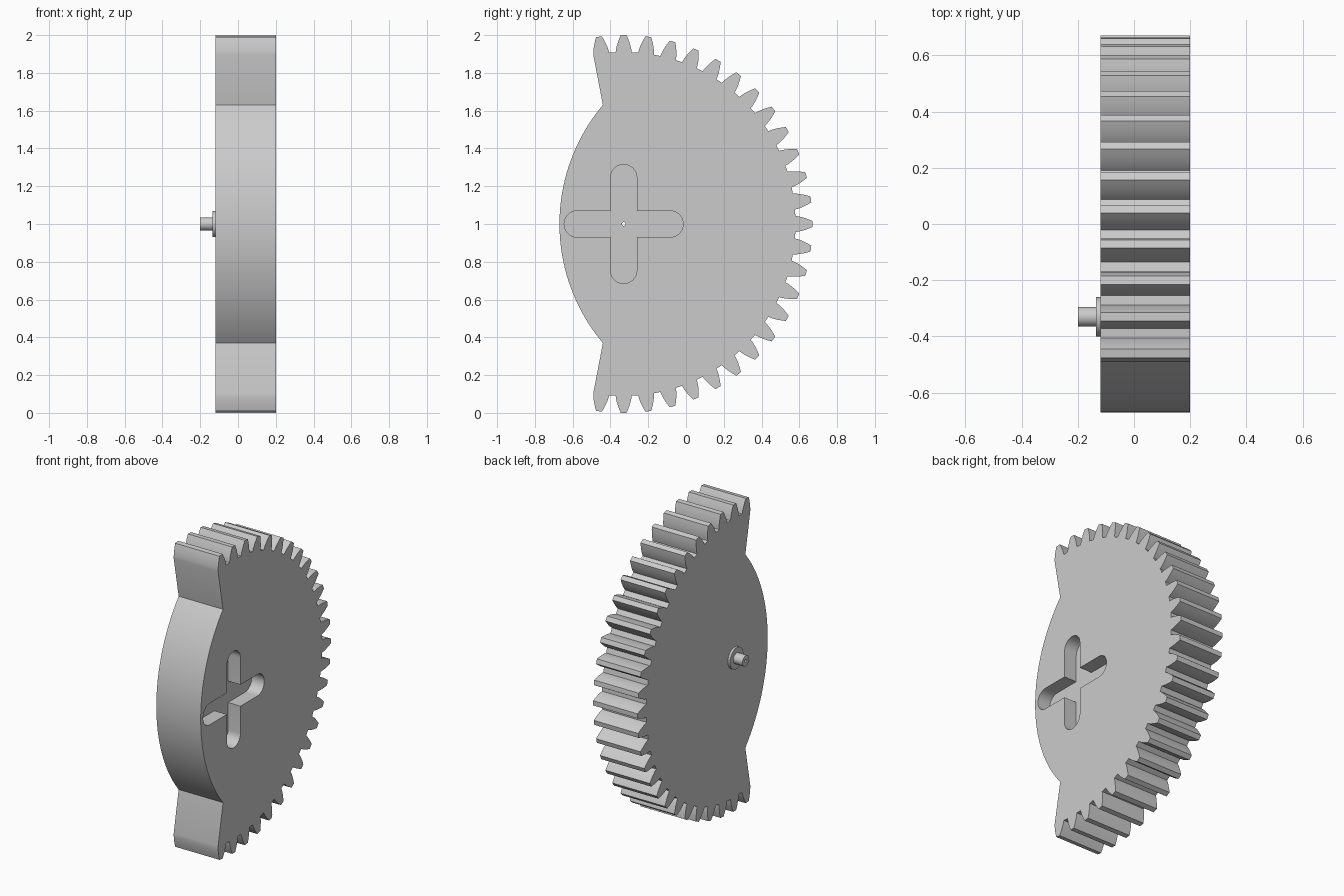
import bpy, bmesh
from math import sin, cos, tan, acos, atan2, pi, radians, hypot
from mathutils import Vector

cube = bpy.data.objects.get("Cube")
if cube:
    bpy.data.objects.remove(cube, do_unlink=True)

# Shared dimensions
AXIS_Y, AXIS_Z = -0.33, 1.0
BACK_X, FACE_X = -0.12, 0.2
TEETH, TIP_R, ROOT_R, PITCH_R = 48, 1.0, 0.91, 0.96
BASE_R = PITCH_R * cos(radians(20))
BORE_R = 0.01

steel = bpy.data.materials.new("light_grey")
steel.use_nodes = True
grey = (0.6, 0.6, 0.6, 1)
steel.diffuse_color = grey
steel.node_tree.nodes["Principled BSDF"].inputs["Base Color"].default_value = grey


def make_object(name, bm):
    bmesh.ops.recalc_face_normals(bm, faces=bm.faces)
    mesh = bpy.data.meshes.new(name)
    bm.to_mesh(mesh)
    bm.free()
    mesh.materials.append(steel)
    obj = bpy.data.objects.new(name, mesh)
    bpy.context.collection.objects.link(obj)
    return obj


def extrude_profile(name, points, x0, x1):
    """Plate from a closed (y, z) outline, spanning x0 to x1."""
    bm = bmesh.new()
    face = bm.faces.new([bm.verts.new((x0, y, z)) for y, z in points])
    new = bmesh.ops.extrude_face_region(bm, geom=[face])["geom"]
    moved = [v for v in new if isinstance(v, bmesh.types.BMVert)]
    bmesh.ops.translate(bm, verts=moved, vec=(x1 - x0, 0, 0))
    return make_object(name, bm)


def polar(r, a):
    return AXIS_Y + r * cos(a), AXIS_Z + r * sin(a)


def involute(r):
    a = acos(min(1, BASE_R / r))
    return tan(a) - a


def half_angle(r):
    return pi / (2 * TEETH) + involute(PITCH_R) - involute(r)


def cut(target, cutter):
    cutter.hide_render = True
    mod = target.modifiers.new("cut", "BOOLEAN")
    mod.operation, mod.solver, mod.object = "DIFFERENCE", "EXACT", cutter
    bpy.context.view_layer.objects.active = target
    bpy.ops.object.modifier_apply(modifier=mod.name)
    bpy.data.objects.remove(cutter, do_unlink=True)


def smooth(obj):
    bpy.ops.object.select_all(action="DESELECT")
    obj.select_set(True)
    bpy.context.view_layer.objects.active = obj
    bpy.ops.object.shade_smooth_by_angle(angle=radians(25))


# Toothed half: involute teeth from one end of the sector to the other
outline = []
pitch = 2 * pi / TEETH
radii = [ROOT_R + (TIP_R - ROOT_R) * i / 5 for i in range(6)]
for k in range(-13, 14):
    mid = k * pitch
    outline += [polar(r, mid - half_angle(r)) for r in radii]
    outline.append(polar(TIP_R, mid))
    outline += [polar(r, mid + half_angle(r)) for r in reversed(radii)]
    if k < 13:
        outline.append(polar(ROOT_R, mid + pitch / 2))

# Plain half: shallow arc between the two shoulders
half_chord, sagitta = 0.63, 0.23
arc_r = (half_chord ** 2 + sagitta ** 2) / (2 * sagitta)
arc_y = -0.67 + arc_r
spread = atan2(half_chord, arc_r - sagitta)
for i in range(41):
    a = pi - spread + 2 * spread * i / 40
    outline.append((arc_y + arc_r * cos(a), AXIS_Z + arc_r * sin(a)))

body = extrude_profile("sector_gear_body", outline, BACK_X, FACE_X)

# Cross-shaped recess with rounded arm ends
ARM_W, ARM_L, DEPTH = 0.07, 0.315, 0.09
cross = []
for quarter in range(4):
    turn = quarter * pi / 2
    local = [(ARM_L - ARM_W + ARM_W * cos(a), ARM_W * sin(a))
             for a in [-pi / 2 + pi * i / 16 for i in range(17)]]
    local.append((ARM_W, ARM_W))
    cross += [polar(hypot(u, v), atan2(v, u) + turn) for u, v in local]
cut(body, extrude_profile("recess_cutter", cross, FACE_X - DEPTH, FACE_X + 0.1))

# Fine bore on the axis
bore = [polar(BORE_R, 2 * pi * i / 16) for i in range(16)]
cut(body, extrude_profile("bore_cutter", bore, -0.3, 0.3))
smooth(body)

# Stepped hollow pivot pin on the back
bm = bmesh.new()
profile = [(BACK_X, BORE_R), (BACK_X, 0.07), (-0.135, 0.07), (-0.135, 0.035),
           (-0.2, 0.035), (-0.2, BORE_R)]
verts = [bm.verts.new((x, AXIS_Y + r, AXIS_Z)) for x, r in profile]
edges = [bm.edges.new((verts[i], verts[(i + 1) % len(verts)])) for i in range(len(verts))]
bmesh.ops.spin(bm, geom=verts + edges, cent=(0, AXIS_Y, AXIS_Z), axis=Vector((1, 0, 0)),
               angle=2 * pi, steps=32, use_merge=True)
bmesh.ops.remove_doubles(bm, verts=bm.verts, dist=0.0005)
smooth(make_object("pivot_pin", bm))
